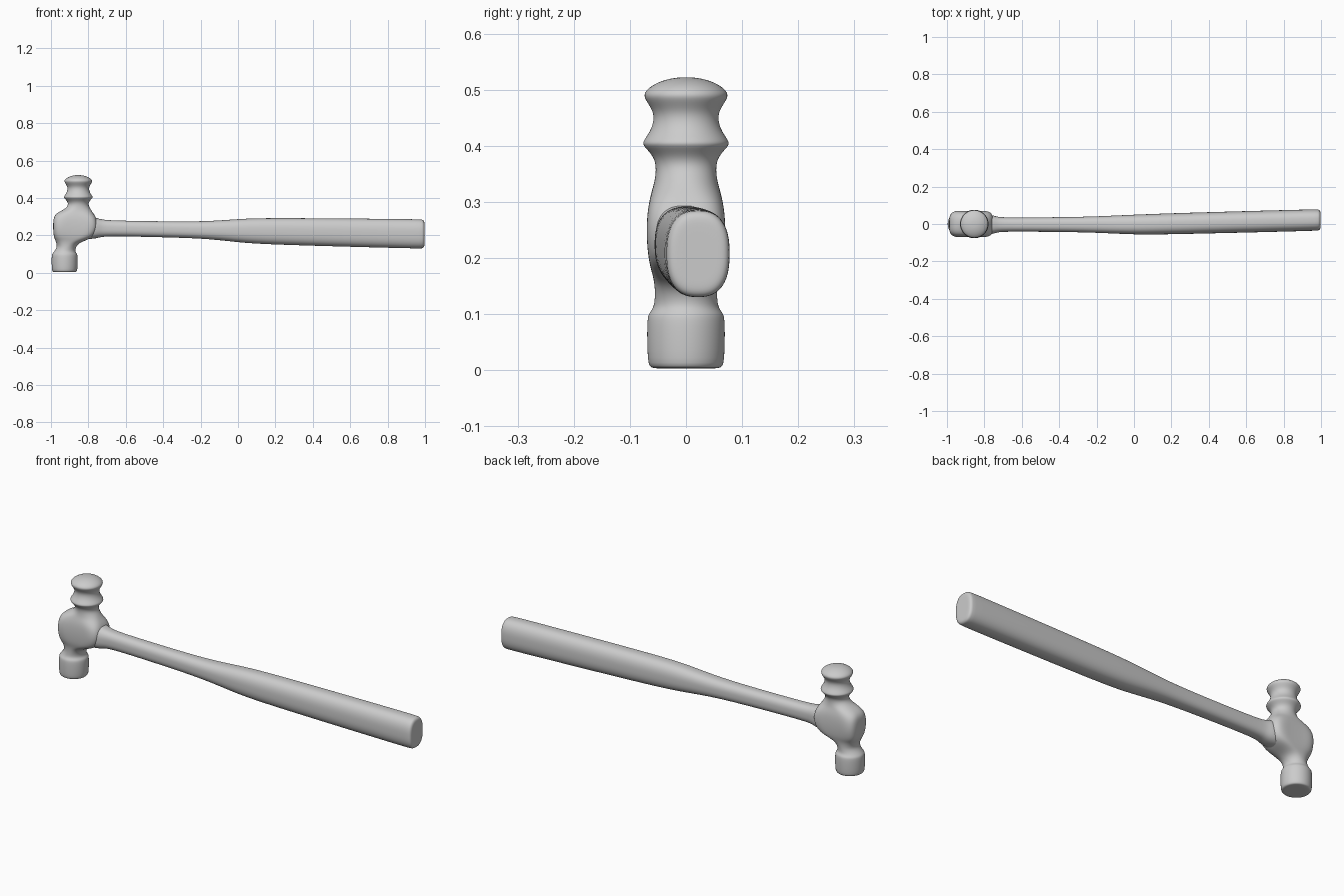
import bpy, bmesh, math

if "Cube" in bpy.data.objects:
    bpy.data.objects.remove(bpy.data.objects["Cube"])

SIDES = 40


def outline(a, b, n):
    """Superellipse with half sizes a, b and squareness n."""
    pts = []
    for i in range(SIDES):
        t = 2 * math.pi * (i + 0.5) / SIDES
        c, s = math.cos(t), math.sin(t)
        pts.append((a * math.copysign(abs(c) ** (2 / n), c),
                    b * math.copysign(abs(s) ** (2 / n), s)))
    return pts


def loft(name, rings):
    """Skin a list of rings of points, cap both ends and smooth."""
    bm = bmesh.new()
    loops = [[bm.verts.new(p) for p in ring] for ring in rings]
    for lo, hi in zip(loops, loops[1:]):
        for i in range(SIDES):
            j = (i + 1) % SIDES
            bm.faces.new((lo[i], lo[j], hi[j], hi[i]))
    bm.faces.new(loops[0][::-1])
    bm.faces.new(loops[-1])
    bmesh.ops.recalc_face_normals(bm, faces=bm.faces)
    mesh = bpy.data.meshes.new(name)
    bm.to_mesh(mesh)
    bm.free()
    obj = bpy.data.objects.new(name, mesh)
    bpy.context.collection.objects.link(obj)
    sub = obj.modifiers.new("smooth", 'SUBSURF')
    sub.levels = sub.render_levels = 2
    for p in mesh.polygons:
        p.use_smooth = True
    return obj


def head_ring(z, x0, x1, depth, pinch=0.0):
    """Level section of the head, squarer and waisted where pinched."""
    a, mid = (x1 - x0) / 2, (x0 + x1) / 2
    return [(mid + x, y * (1 - pinch * (1 - (x / a) ** 2)), z)
            for x, y in outline(a, depth, 2 + 9 * pinch)]


def round_rings(cx, profile):
    return [head_ring(z, cx - r, cx + r, r) for z, r in profile]


# Striking face and its neck (z, radius)
face = round_rings(-0.927, [(0.003, 0.035), (0.003, 0.062), (0.010, 0.069),
                            (0.090, 0.070), (0.102, 0.066), (0.112, 0.057)])
face += [head_ring(0.135, -0.967, -0.868, 0.055)]

# Waisted eye block (z, left x, right x, half depth)
eye = [head_ring(z, x0, x1, d, 6 * (d - 0.054)) for z, x0, x1, d in [
    (0.158, -0.971, -0.852, 0.058),
    (0.176, -0.978, -0.805, 0.066),
    (0.196, -0.986, -0.765, 0.077),
    (0.240, -0.989, -0.751, 0.084),
    (0.280, -0.988, -0.753, 0.081),
    (0.305, -0.982, -0.764, 0.073),
    (0.324, -0.962, -0.778, 0.063),
    (0.340, -0.925, -0.788, 0.056)]]

# Collar and domed peen (z, radius)
peen = round_rings(-0.854, [(0.362, 0.053), (0.382, 0.058), (0.400, 0.077),
                            (0.408, 0.077), (0.425, 0.064), (0.445, 0.057),
                            (0.463, 0.059), (0.482, 0.073), (0.494, 0.076),
                            (0.508, 0.061), (0.518, 0.037), (0.522, 0.014)])
loft("hammer_head", face + eye + peen)

# Handle (x, half height, half depth), drooping and drifting back along x
rings = []
for x, hz, hy in [(-0.850, 0.063, 0.055), (-0.765, 0.058, 0.055),
                  (-0.735, 0.047, 0.041), (-0.680, 0.041, 0.037),
                  (-0.300, 0.043, 0.040), (-0.150, 0.048, 0.046),
                  (-0.020, 0.060, 0.052), (0.080, 0.068, 0.055),
                  (0.300, 0.073, 0.057), (0.970, 0.079, 0.058),
                  (0.989, 0.077, 0.056), (0.997, 0.067, 0.047),
                  (0.997, 0.045, 0.030)]:
    cy, cz = max(-0.003, 0.026 * x - 0.004), 0.225 - 0.018 * x
    rings.append([(x, cy + y, cz + z) for y, z in outline(hy, hz, 2.5)])
loft("handle", rings)
